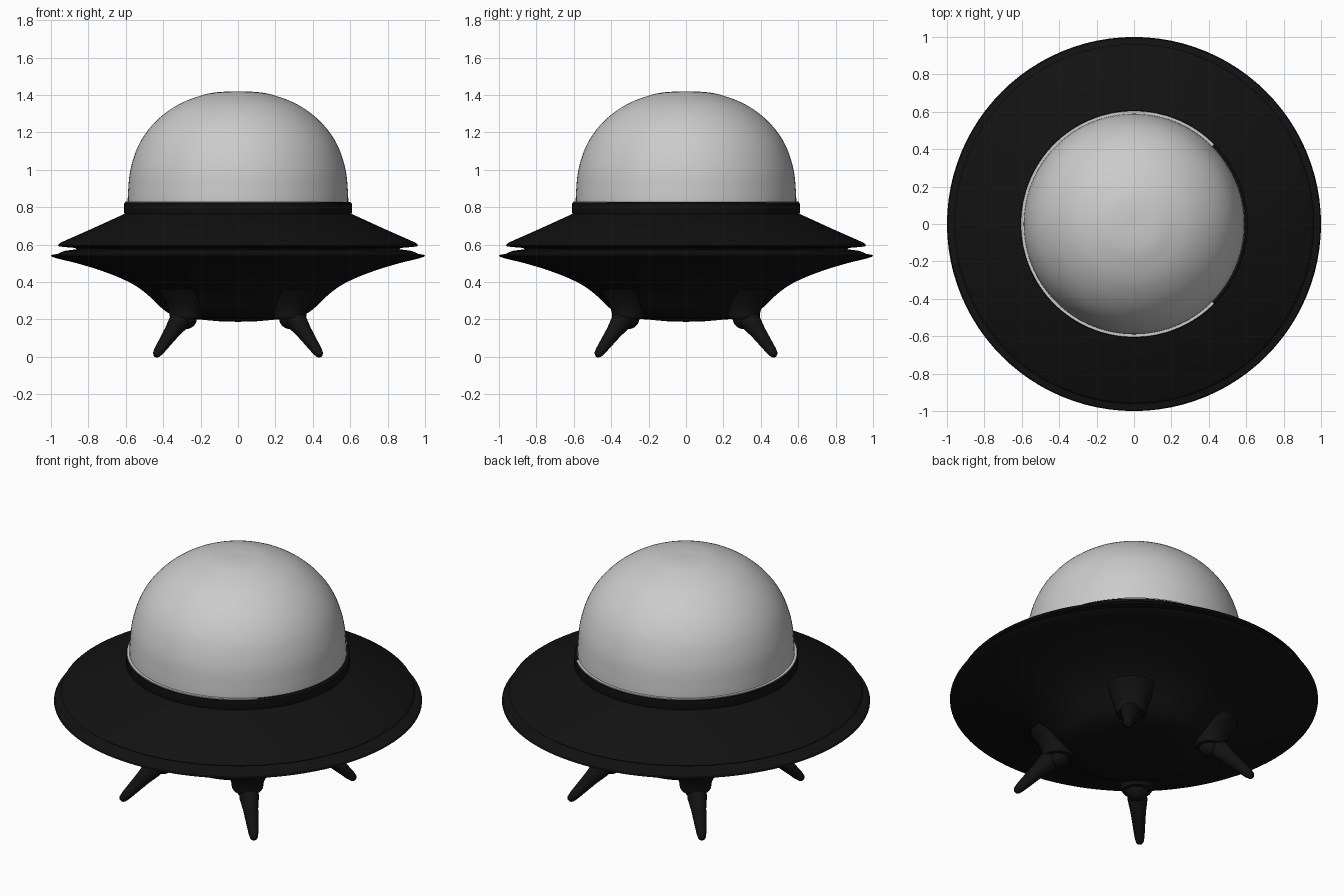
import bpy, bmesh, math
from mathutils import Vector, Matrix

if "Cube" in bpy.data.objects:
    bpy.data.objects.remove(bpy.data.objects["Cube"])

black = bpy.data.materials.new("black_hull")
black.diffuse_color = (0.006, 0.006, 0.006, 1)
black.use_nodes = True
black.node_tree.nodes["Principled BSDF"].inputs["Base Color"].default_value = black.diffuse_color


def lathe(name, profile, mat=None, matrix=Matrix(), steps=96, start=0, sweep=360, sharp=35):
    """Revolve (radius, height) points about z, then place with matrix."""
    bm = bmesh.new()
    full = sweep == 360
    count = steps if full else steps + 1
    cols = []
    for i in range(count):
        a = math.radians(start + sweep * i / steps)
        cols.append([bm.verts.new((r * math.cos(a), r * math.sin(a), z)) for r, z in profile])
    for i in range(steps):
        a, b = cols[i], cols[(i + 1) % count]
        for j in range(len(profile) - 1):
            bm.faces.new((a[j], b[j], b[j + 1], a[j + 1]))
    bmesh.ops.remove_doubles(bm, verts=bm.verts, dist=1e-5)
    bmesh.ops.dissolve_degenerate(bm, edges=bm.edges, dist=1e-5)
    bmesh.ops.transform(bm, matrix=matrix, verts=bm.verts)
    bmesh.ops.recalc_face_normals(bm, faces=bm.faces)
    me = bpy.data.meshes.new(name)
    bm.to_mesh(me)
    bm.free()
    ob = bpy.data.objects.new(name, me)
    bpy.context.collection.objects.link(ob)
    if mat:
        me.materials.append(mat)
    bpy.ops.object.select_all(action='DESELECT')
    ob.select_set(True)
    bpy.context.view_layer.objects.active = ob
    bpy.ops.object.shade_smooth_by_angle(angle=math.radians(sharp))
    return ob


def smooth(points, n=6):
    """Catmull-Rom curve through the profile points."""
    p = [Vector(q) for q in points]
    p = [2 * p[0] - p[1]] + p + [2 * p[-1] - p[-2]]
    out = []
    for i in range(1, len(p) - 2):
        a, b, c, d = p[i - 1:i + 3]
        for k in range(n):
            t = k / n
            out.append(tuple(0.5 * (2 * b + (c - a) * t + (2 * a - 5 * b + 4 * c - d) * t * t
                                    + (3 * b - a - 3 * c + d) * t ** 3)))
    return [(max(r, 0), z) for r, z in out] + [tuple(points[-1])]


# Dome
lathe("dome", smooth([(0.59, 0.78), (0.588, 0.88), (0.573, 1.01), (0.525, 1.145), (0.44, 1.258),
                      (0.32, 1.348), (0.18, 1.402), (0.08, 1.417), (0, 1.418)]))

# Collar around the dome, with a pale seal over three quarters of its top
lathe("dome_collar", [(0.585, 0.75), (0.585, 0.825), (0.60, 0.827), (0.609, 0.82),
                      (0.609, 0.77), (0.60, 0.755), (0.585, 0.75)], black)
lathe("dome_seal", [(0.587, 0.82), (0.587, 0.829), (0.604, 0.829), (0.604, 0.82), (0.587, 0.82)],
      start=45, sweep=270)

# Upper saucer plate
lathe("upper_saucer", [(0.585, 0.77), (0.605, 0.765), (0.78, 0.685), (0.945, 0.612), (0.958, 0.604),
                       (0.962, 0.597), (0.955, 0.59), (0.93, 0.587), (0.87, 0.582), (0.86, 0.57),
                       (0.80, 0.57)], black)

# Lower saucer and belly
lathe("lower_saucer", [(0.80, 0.577), (0.87, 0.574), (0.93, 0.566), (0.965, 0.55), (0.995, 0.545),
                       (1.0, 0.539), (0.99, 0.533)]
      + smooth([(0.96, 0.524), (0.85, 0.497), (0.73, 0.46), (0.62, 0.417), (0.54, 0.375),
                (0.47, 0.32), (0.41, 0.262), (0.36, 0.228), (0.28, 0.206), (0.2, 0.199),
                (0.1, 0.19), (0, 0.187)], 4), black)

# Four landing legs: fairing, ball joint and tapered strut
for sx, side in ((-1, "left"), (1, "right")):
    for sy, end in ((-1, "front"), (1, "back")):
        tag = f"{end}_{side}"
        base = Matrix.Translation((0.28 * sx, 0.31 * sy, 0))
        lathe(f"{tag}_leg_fairing", smooth([(0.15, 0.36), (0.112, 0.30), (0.09, 0.25),
                                            (0.085, 0.215)], 4)
              + [(0.078, 0.203), (0.06, 0.20), (0, 0.20)], black, base, 32)
        ball = [(0.06 * math.sin(math.pi * k / 12), 0.203 - 0.055 * math.cos(math.pi * k / 12))
                for k in range(13)]
        lathe(f"{tag}_leg_joint", ball, black, base, 32)
        top = Vector((0.29 * sx, 0.32 * sy, 0.225))
        axis = Vector((0.445 * sx, 0.48 * sy, 0.0)) - top
        length = axis.length
        place = Matrix.Translation(top) @ axis.to_track_quat('Z', 'Y').to_matrix().to_4x4()
        strut = [(0, 0), (0.05, 0), (0.054, 0.06), (0.042, 0.13), (0.027, length - 0.045),
                 (0.021, length - 0.018), (0.012, length - 0.007), (0, length - 0.004)]
        lathe(f"{tag}_leg_strut", strut, black, place, 24)
